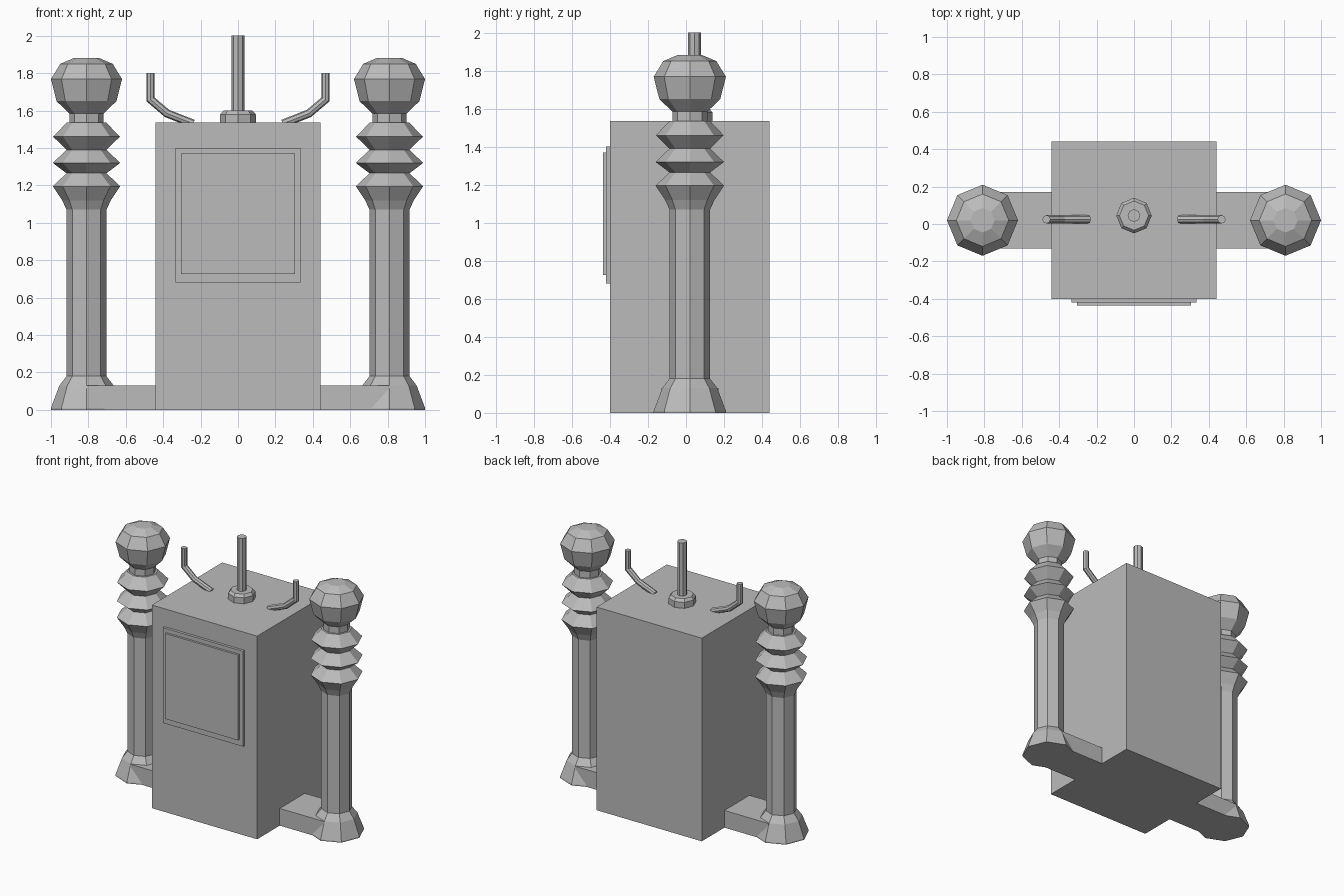
import bpy, bmesh, math
from mathutils import Vector

cube = bpy.data.objects.get("Cube")
if cube:
    bpy.data.objects.remove(cube, do_unlink=True)

grey = bpy.data.materials.new("stone grey")
grey.use_nodes = True
colour = (0.5, 0.5, 0.5, 1)
grey.diffuse_color = colour
grey.node_tree.nodes["Principled BSDF"].inputs["Base Color"].default_value = colour

CY = 0.02


def finish(name, bm):
    bmesh.ops.recalc_face_normals(bm, faces=bm.faces)
    mesh = bpy.data.meshes.new(name)
    bm.to_mesh(mesh)
    bm.free()
    mesh.materials.append(grey)
    obj = bpy.data.objects.new(name, mesh)
    bpy.context.collection.objects.link(obj)
    return obj


def box(name, low, high):
    bm = bmesh.new()
    bmesh.ops.create_cube(bm, size=1)
    for v in bm.verts:
        v.co = [l + (c + 0.5) * (h - l) for c, l, h in zip(v.co, low, high)]
    return finish(name, bm)


def loft(bm, rings):
    """Skin a list of point rings and cap both ends."""
    loops = [[bm.verts.new(p) for p in ring] for ring in rings]
    n = len(loops[0])
    for a, b in zip(loops, loops[1:]):
        for i in range(n):
            j = (i + 1) % n
            bm.faces.new((a[i], a[j], b[j], b[i]))
    bm.faces.new(loops[0][::-1])
    bm.faces.new(loops[-1])


def turned(name, x, y, profile, sides=8):
    bm = bmesh.new()
    angles = [math.tau * i / sides for i in range(sides)]
    loft(bm, [[(x + r * math.cos(a), y + r * math.sin(a), z) for a in angles]
              for r, z in profile])
    return finish(name, bm)


def lever(name, side, path, radius, sides=8):
    """Tube along an x-z path with mitred bends."""
    pts = [Vector((side * x, 0.025, z)) for x, z in path]
    rings = []
    for i, p in enumerate(pts):
        d0 = (p - pts[i - 1]).normalized() if i else (pts[1] - p).normalized()
        d1 = (pts[i + 1] - p).normalized() if i < len(pts) - 1 else d0
        t = (d0 + d1).normalized()
        across = Vector((t.z, 0, -t.x)) / t.dot(d0)
        depth = Vector((0, 1, 0))
        rings.append([p + radius * (across * math.cos(a) + depth * math.sin(a))
                      for a in (math.tau * k / sides for k in range(sides))])
    bm = bmesh.new()
    loft(bm, rings)
    return finish(name, bm)


# Cabinet with a stepped front panel
box("cabinet", (-0.44, -0.40, 0), (0.44, 0.44, 1.535))
box("panel_frame", (-0.335, -0.42, 0.68), (0.335, -0.395, 1.40))
box("panel_plate", (-0.305, -0.436, 0.725), (0.305, -0.415, 1.37))

# Centre rod in its collar
turned("rod_collar", 0, 0.045, [(0.095, 1.53), (0.095, 1.58), (0.078, 1.60)])
turned("centre_rod", 0, 0.045, [(0.034, 1.58), (0.034, 2.0)])

# Turned post: flared foot, shaft, three collars, neck and ball finial
post = [(0.19, 0), (0.19, 0.01), (0.145, 0.13), (0.107, 0.18),
        (0.107, 1.07), (0.13, 1.12), (0.18, 1.195), (0.107, 1.265),
        (0.18, 1.32), (0.107, 1.39), (0.178, 1.46), (0.107, 1.535),
        (0.092, 1.535), (0.092, 1.585), (0.16, 1.65), (0.19, 1.768),
        (0.14, 1.85), (0.065, 1.882)]
hook = [(0.24, 1.53), (0.38, 1.585), (0.468, 1.66), (0.468, 1.80)]

for side, label in ((1, "left"), (-1, "right")):
    turned(label + "_post", side * 0.81, CY, post)
    inner, outer = sorted((side * 0.42, side * 0.81))
    box(label + "_foot_bar", (inner, CY - 0.15, 0), (outer, CY + 0.15, 0.13))
    lever(label + "_lever", side, hook, 0.022)
